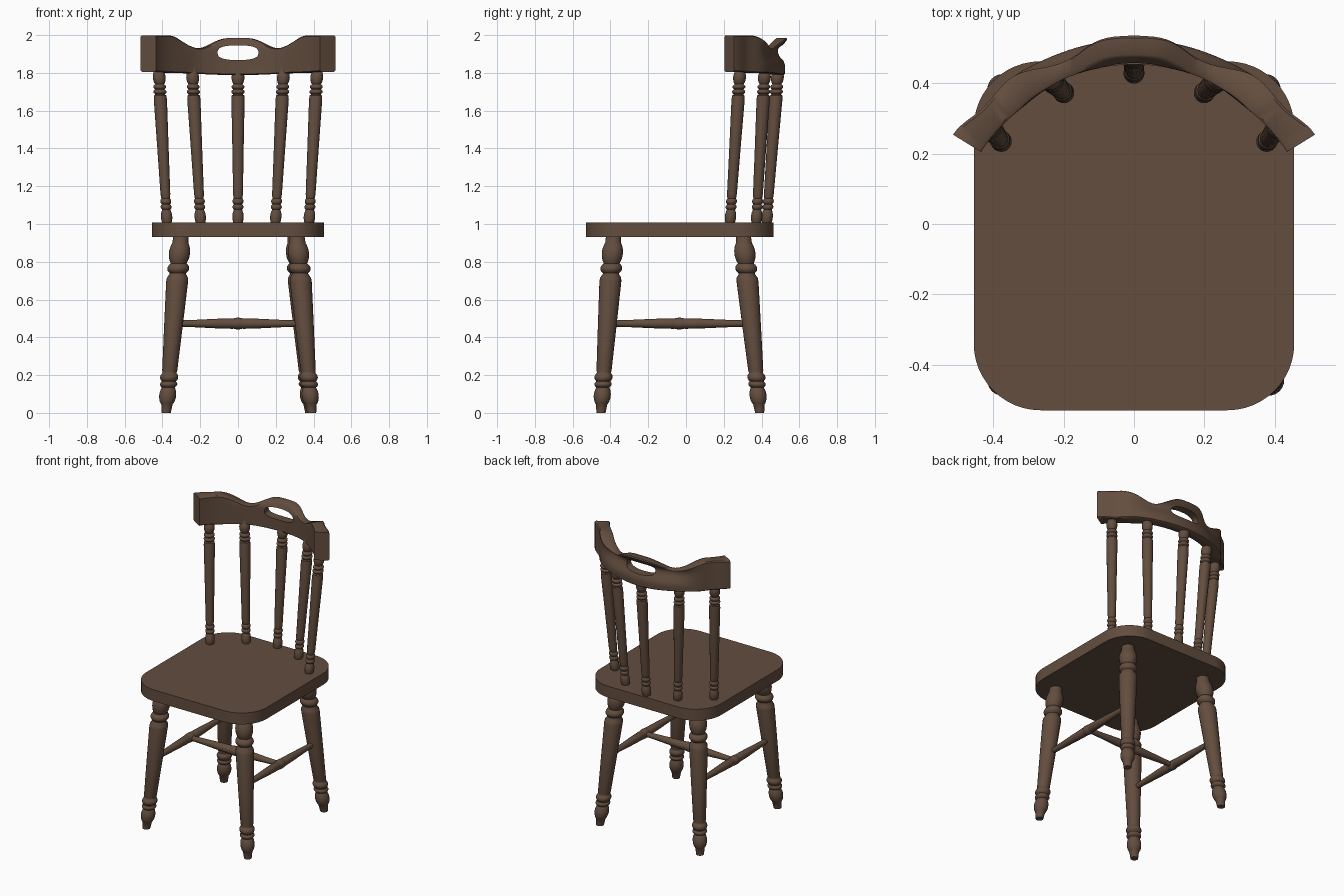
import bpy, bmesh, math
from mathutils import Vector

if "Cube" in bpy.data.objects:
    bpy.data.objects.remove(bpy.data.objects["Cube"])

wood = bpy.data.materials.new("brown wood")
wood.diffuse_color = (0.125, 0.075, 0.049, 1)
wood.use_nodes = True
wood.node_tree.nodes["Principled BSDF"].inputs["Base Color"].default_value = wood.diffuse_color


def finish(name, bm, angle=40):
    bmesh.ops.recalc_face_normals(bm, faces=bm.faces)
    me = bpy.data.meshes.new(name)
    bm.to_mesh(me)
    bm.free()
    me.materials.append(wood)
    ob = bpy.data.objects.new(name, me)
    bpy.context.collection.objects.link(ob)
    smooth(ob, angle)
    return ob


def smooth(ob, angle=40):
    bpy.ops.object.select_all(action='DESELECT')
    ob.select_set(True)
    bpy.context.view_layer.objects.active = ob
    bpy.ops.object.shade_smooth_by_angle(angle=math.radians(angle))


def loft(bm, rings):
    """Skin closed rings of points and cap both ends."""
    rows = [[bm.verts.new(p) for p in r] for r in rings]
    n = len(rows[0])
    for a, b in zip(rows, rows[1:]):
        for i in range(n):
            j = (i + 1) % n
            bm.faces.new((a[i], a[j], b[j], b[i]))
    bm.faces.new(rows[0])
    bm.faces.new(rows[-1])


def bead(t0, t1, r0, rmax, n=8):
    """Rounded swelling in a turned profile."""
    return [(t0 + (t1 - t0) * i / n, r0 + (rmax - r0) * math.sin(math.pi * i / n) ** 0.8)
            for i in range(n + 1)]


def turned(name, a, b, profile, u, v, sides=24):
    """Turned part from a to b; profile is (distance, radius), rings lie in u, v."""
    a, b = Vector(a), Vector(b)
    t0, t1 = profile[0][0], profile[-1][0]
    rings = []
    for t, r in profile:
        c = a.lerp(b, (t - t0) / (t1 - t0))
        rings.append([c + r * (math.cos(k) * u + math.sin(k) * v)
                      for k in (2 * math.pi * i / sides for i in range(sides))])
    bm = bmesh.new()
    loft(bm, rings)
    return finish(name, bm)


X, Y, Z = Vector((1, 0, 0)), Vector((0, 1, 0)), Vector((0, 0, 1))

# Seat: rounded slab
hx, y0, y1, rad = 0.456, -0.53, 0.463, 0.19
outline = []
for cx, cy, start in ((hx - rad, y1 - rad, 0), (-hx + rad, y1 - rad, 90),
                      (-hx + rad, y0 + rad, 180), (hx - rad, y0 + rad, 270)):
    for i in range(13):
        k = math.radians(start + 90 * i / 12)
        outline.append((cx + rad * math.cos(k), cy + rad * math.sin(k)))
bm = bmesh.new()
loft(bm, [[(x, y, z) for x, y in outline] for z in (0.93, 1.008)])
finish("seat", bm)

# Legs: splayed turned posts
leg = ([(0, 0.024), (0.045, 0.03)] + bead(0.05, 0.135, 0.034, 0.045)
       + bead(0.138, 0.165, 0.038, 0.046) + bead(0.168, 0.21, 0.038, 0.048)
       + [(0.215, 0.037), (0.225, 0.04), (0.45, 0.049), (0.695, 0.058), (0.715, 0.056), (0.735, 0.043)]
       + bead(0.74, 0.79, 0.043, 0.058) + bead(0.792, 0.9, 0.042, 0.056) + [(0.94, 0.04)])
for sx, side in ((-1, "left"), (1, "right")):
    off = 0.01 if sx > 0 else 0
    turned(f"front_{side}_leg", (sx * 0.38 + off, -0.45, 0), (sx * 0.302 + off, -0.383, 0.94), leg, X, Y)
    turned(f"back_{side}_leg", (sx * 0.38, 0.39, 0), (sx * 0.302, 0.303, 0.94), leg, X, Y)

# Stretchers: two side rails joined by a cross rail
rail = ([(-1, 0.016), (-0.7, 0.019), (-0.35, 0.025), (-0.08, 0.028)]
        + bead(-0.07, 0.07, 0.027, 0.031) + [(0.08, 0.028), (0.35, 0.025), (0.7, 0.019), (1, 0.016)])
for sx, side in ((-1, "left"), (1, "right")):
    turned(f"{side}_stretcher", (sx * 0.342, -0.417, 0.473), (sx * 0.342, 0.347, 0.473), rail, X, Z)
turned("cross_stretcher", (-0.342, -0.035, 0.473), (0.342, -0.035, 0.473), rail, Y, Z)

# Back spindles
spindle = (bead(1.0, 1.075, 0.022, 0.03) + bead(1.077, 1.103, 0.022, 0.029)
           + bead(1.105, 1.135, 0.022, 0.029)
           + [(1.14, 0.024), (1.16, 0.026), (1.4, 0.03), (1.66, 0.035), (1.68, 0.033), (1.685, 0.026)]
           + bead(1.688, 1.712, 0.026, 0.035) + bead(1.714, 1.738, 0.026, 0.034)
           + bead(1.74, 1.81, 0.024, 0.034) + [(1.83, 0.024)])
for i, (xb, yb, xt, yt) in enumerate(((-0.376, 0.233, -0.42, 0.287), (-0.198, 0.372, -0.243, 0.418),
                                      (0, 0.427, 0, 0.488), (0.198, 0.372, 0.243, 0.418),
                                      (0.376, 0.233, 0.42, 0.287))):
    turned(f"spindle_{i + 1}", (xb, yb, 1.0), (xt, yt, 1.83), spindle, X, Y)


# Crest rail: curved board with wavy top and hollowed back
def interp(x, pts):
    for (xa, ya), (xb, yb) in zip(pts, pts[1:]):
        if x <= xb:
            s = max(0, (x - xa) / (xb - xa))
            return ya + (yb - ya) * s * s * (3 - 2 * s)
    return pts[-1][1]


TOP = ((0, 1.985), (5, 1.984), (23, 1.93), (45, 1.998))
BOTTOM = ((0, 1.788), (40, 1.80), (58, 1.806))
END_BACK = ((0, 0.595), (35, 0.595), (47, 0.584), (58.2, 0.606))
END_FRONT = ((0, 0.515), (30, 0.506), (58.2, 0.512))
MID_BACK = ((1.79, 0.588), (1.83, 0.59), (1.92, 0.561), (1.985, 0.602))
MID_FRONT = ((1.79, 0.52), (1.93, 0.518), (1.985, 0.54))
HOLLOW = ((0, 1), (20, 1), (42, 0))
steps, rows = 64, 14
rings = []
for s in range(steps + 1):
    deg = -58.2 + 116.4 * s / steps
    k, d = math.radians(deg), abs(deg)
    zb, zt, w = interp(d, BOTTOM), interp(d, TOP), interp(d, HOLLOW)
    levels = [0, 0.03] + [0.03 + 0.94 * i / rows for i in range(1, rows)] + [0.97, 1]
    front, back = [], []
    for t in levels:
        z = zb + (zt - zb) * t
        e = 0.007 if t in (0, 1) else 0
        rf = w * interp(z, MID_FRONT) + (1 - w) * interp(d, END_FRONT) + e
        rb = w * interp(z, MID_BACK) + (1 - w) * interp(d, END_BACK) - e
        front.append((rf * math.sin(k), rf * math.cos(k) - 0.065, z))
        back.append((rb * math.sin(k), rb * math.cos(k) - 0.065, z))
    rings.append(front + back[::-1])
bm = bmesh.new()
loft(bm, rings)
crest = finish("crest_rail", bm)

# Hand hole cut through the crest rail
oval = []
for i in range(40):
    k = 2 * math.pi * i / 40
    c, s = math.cos(k), math.sin(k)
    oval.append((0.108 * math.copysign(abs(c) ** 0.8, c), 1.907 + 0.039 * math.copysign(abs(s) ** 0.7, s)))
bm = bmesh.new()
loft(bm, [[(x, y, z) for x, z in oval] for y in (0.3, 0.7)])
cutter = finish("hand_hole_cutter", bm)
cutter.hide_render = True
mod = crest.modifiers.new("hand hole", 'BOOLEAN')
mod.operation, mod.object, mod.solver = 'DIFFERENCE', cutter, 'EXACT'
bpy.context.view_layer.objects.active = crest
bpy.ops.object.modifier_apply(modifier=mod.name)
bpy.data.objects.remove(cutter)
smooth(crest, 45)
